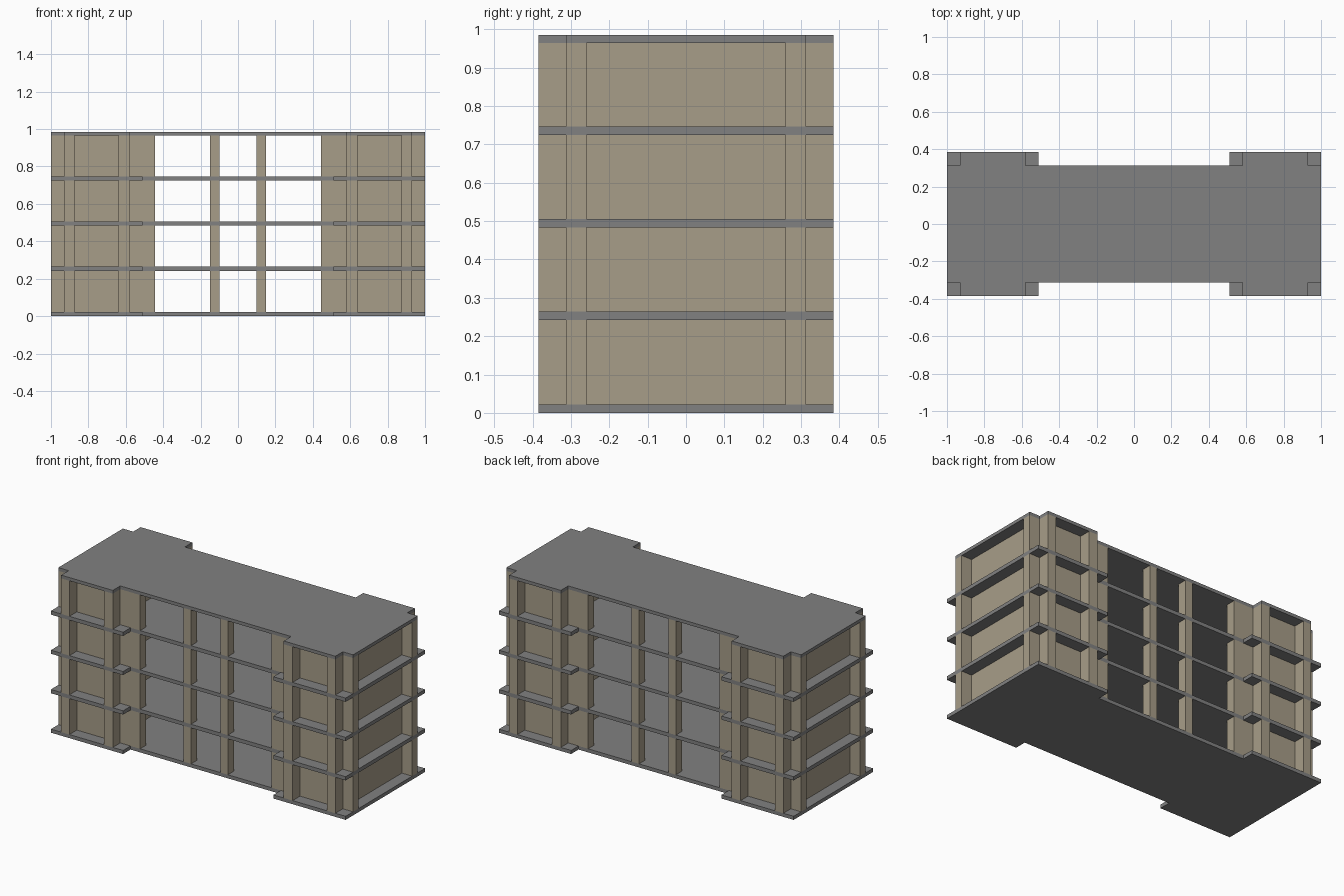
import bpy

if "Cube" in bpy.data.objects:
    bpy.data.objects.remove(bpy.data.objects["Cube"])

SLABS = [(0.0, 0.022), (0.242, 0.265), (0.484, 0.506), (0.724, 0.747), (0.965, 0.985)]
SIGNS = (-1, 1)

tan = bpy.data.materials.new("tan_wall")
tan.diffuse_color = (0.39, 0.34, 0.25, 1)
tan.use_nodes = True
tan.node_tree.nodes["Principled BSDF"].inputs["Base Color"].default_value = tan.diffuse_color
grey = bpy.data.materials.new("grey_slab")
grey.diffuse_color = (0.22, 0.22, 0.22, 1)
grey.use_nodes = True
grey.node_tree.nodes["Principled BSDF"].inputs["Base Color"].default_value = grey.diffuse_color


def mesh_object(name, verts, faces, mat):
    me = bpy.data.meshes.new(name)
    me.from_pydata(verts, [], faces)
    me.materials.append(mat)
    ob = bpy.data.objects.new(name, me)
    bpy.context.collection.objects.link(ob)
    return ob


def prism(name, outline, z0, z1, mat):
    """Extrude a counter-clockwise outline from z0 to z1."""
    n = len(outline)
    verts = [(x, y, z) for z in (z0, z1) for x, y in outline]
    faces = [list(range(n))[::-1], list(range(n, 2 * n))]
    faces += [(i, (i + 1) % n, n + (i + 1) % n, n + i) for i in range(n)]
    return mesh_object(name, verts, faces, mat)


def box(name, xs, ys, z0, z1):
    (x0, x1), (y0, y1) = sorted(xs), sorted(ys)
    return prism(name, [(x0, y0), (x1, y0), (x1, y1), (x0, y1)], z0, z1, tan)


def four_way(quarter):
    """Mirror the front-right outline (from the centre outwards) to all corners."""
    left = [(-x, y) for x, y in quarter[::-1]]
    front = left + quarter
    return front + [(-x, -y) for x, y in front]


# Floor slabs and roof with notched corners
floor_outline = four_way([(0.51, -0.313), (0.51, -0.385), (1.0, -0.385)])
roof_outline = four_way([(0.58, -0.313), (0.58, -0.385), (0.93, -0.385),
                         (0.93, -0.313), (1.0, -0.313)])
for i, (z0, z1) in enumerate(SLABS[:-1]):
    prism(f"floor_slab_{i}", floor_outline, z0, z1, grey)
prism("roof_slab", roof_outline, *SLABS[-1], grey)

# Parts of one quarter of a storey: name, x range, y range
QUARTER = [
    ("front_column_outer", (0.875, 0.93), (0.313, 0.385)),
    ("front_column_inner", (0.58, 0.64), (0.313, 0.385)),
    ("side_column", (0.93, 1.0), (0.26, 0.313)),
    ("flank_wall", (0.445, 0.64), (0.255, 0.313)),
    ("middle_column", (0.10, 0.15), (0.255, 0.313)),
]

for i in range(len(SLABS) - 1):
    z0, z1 = SLABS[i][1], SLABS[i + 1][0]
    for sx in SIGNS:
        # Recessed wing room
        box(f"wing_room_{i}", (0.64 * sx, 0.93 * sx), (-0.313, 0.313), z0, z1)
        for sy in SIGNS:
            for name, xs, ys in QUARTER:
                box(f"{name}_{i}", [x * sx for x in xs], [y * sy for y in ys], z0, z1)
